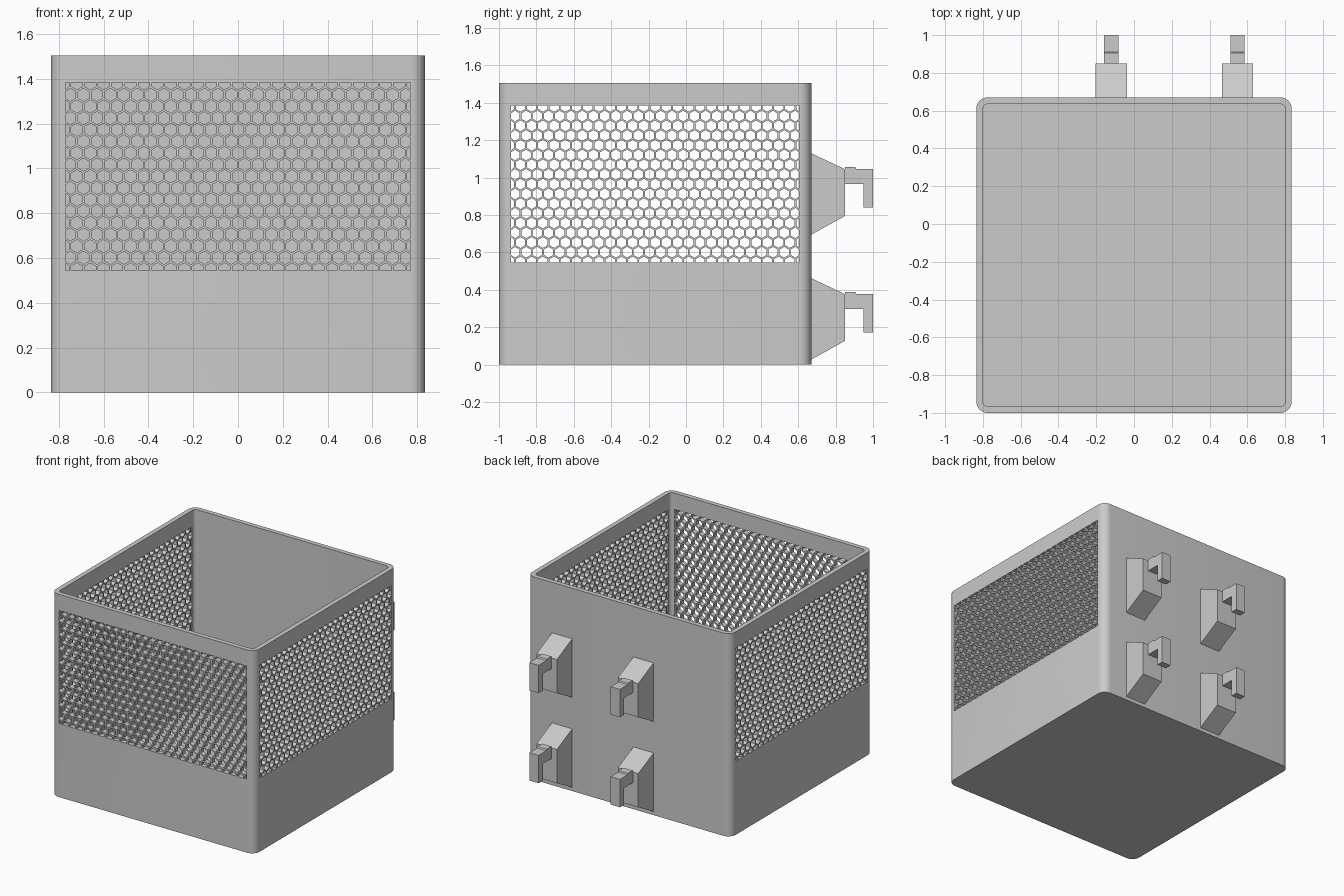
import bpy, bmesh, math

if "Cube" in bpy.data.objects:
    bpy.data.objects.remove(bpy.data.objects["Cube"])

grey = bpy.data.materials.new("light_grey")
grey.diffuse_color = (0.6, 0.6, 0.6, 1)
grey.use_nodes = True
grey.node_tree.nodes["Principled BSDF"].inputs["Base Color"].default_value = grey.diffuse_color

HALF, CY, WALL, R = 0.835, -0.165, 0.035, 0.06   # basket half width, y centre, wall, corner radius
FLAT = HALF - R                                  # half length of each straight side
Z0, Z1, TOP, FLOOR = 0.54, 1.39, 1.505, 0.035    # window bottom/top, rim, floor


def add_bmesh(name, bm):
    bmesh.ops.recalc_face_normals(bm, faces=bm.faces)
    me = bpy.data.meshes.new(name)
    bm.to_mesh(me)
    bm.free()
    me.materials.append(grey)
    ob = bpy.data.objects.new(name, me)
    bpy.context.collection.objects.link(ob)
    return ob


def rounded_loop(bm, r, z, seg=8):
    pts = []
    for k, (sx, sy) in enumerate([(1, 1), (-1, 1), (-1, -1), (1, -1)]):
        for i in range(seg + 1):
            a = math.pi / 2 * (k + i / seg)
            pts.append(bm.verts.new((sx * FLAT + r * math.cos(a),
                                     CY + sy * FLAT + r * math.sin(a), z)))
    return pts


# Basket shell: outside up, over the rim, inside down, with three open windows
bm = bmesh.new()
stations = [(R, 0), (R, Z0), (R, Z1), (R, TOP),
            (R - WALL, TOP), (R - WALL, Z1), (R - WALL, Z0), (R - WALL, FLOOR)]
loops = [rounded_loop(bm, r, z) for r, z in stations]
n = len(loops[0])
for s, (a, b) in enumerate(zip(loops, loops[1:])):
    for i in range(n):
        j = (i + 1) % n
        straight, back = i % 9 == 8, i == 8
        if s in (1, 5) and straight and not back:
            continue
        bm.faces.new((a[i], a[j], b[j], b[i]))
bm.faces.new(loops[0])
bm.faces.new(loops[-1])
# Normals must face out of the wall material even though the windows are open
shell = add_bmesh("basket_shell", bm)
bpy.context.view_layer.objects.active = shell
shell.select_set(True)
bpy.ops.object.shade_smooth_by_angle(angle=math.radians(30))

# Honeycomb panel: filled outline with hexagonal holes
cu = bpy.data.curves.new("honeycomb_outline", 'CURVE')
cu.dimensions = '2D'
cu.fill_mode = 'BOTH'
cu.extrude = WALL / 2


def add_outline(pts):
    sp = cu.splines.new('POLY')
    sp.points.add(len(pts) - 1)
    for p, (x, y) in zip(sp.points, pts):
        p.co = (x, y, 0, 1)
    sp.use_cyclic_u = True
    sp.use_smooth = False


H = (Z1 - Z0) / 2
add_outline([(-FLAT, -H), (FLAT, -H), (FLAT, H), (-FLAT, H)])
PITCH, ROW, HEX = 0.06, 0.052, 0.025 / math.cos(math.pi / 6)
LX, LY = FLAT - 0.005, H - 0.005
for row in range(-8, 9):
    for col in range(-14, 15):
        cx = (col + 0.5 * (row % 2)) * PITCH
        cy = row * ROW
        if abs(cx) > 0.785:
            continue
        pts = []
        for k in range(6):
            a = math.pi / 6 + k * math.pi / 3
            x = max(-LX, min(LX, cx + HEX * math.cos(a)))
            y = max(-LY, min(LY, cy + HEX * math.sin(a)))
            pts.append((round(x, 5), round(y, 5)))
        add_outline(list(dict.fromkeys(pts)))

source = bpy.data.objects.new("honeycomb_source", cu)
bpy.context.collection.objects.link(source)
dg = bpy.context.evaluated_depsgraph_get()
panel_mesh = bpy.data.meshes.new_from_object(source.evaluated_get(dg))
bpy.data.objects.remove(source)
panel_mesh.materials.clear()
panel_mesh.materials.append(grey)
mid = HALF - WALL / 2
for name, loc, turn in [("front_honeycomb", (0, CY - mid), 0),
                        ("right_honeycomb", (mid, CY), math.pi / 2),
                        ("left_honeycomb", (-mid, CY), math.pi / 2)]:
    ob = bpy.data.objects.new(name, panel_mesh)
    ob.location = (*loc, (Z0 + Z1) / 2)
    ob.rotation_euler = (math.pi / 2, 0, turn)
    bpy.context.collection.objects.link(ob)


# Side profiles (y, z) extruded across x
def extrude_profile(name, profile, x0, x1, dz):
    bm = bmesh.new()
    a = [bm.verts.new((x0, y, z + dz)) for y, z in profile]
    b = [bm.verts.new((x1, y, z + dz)) for y, z in profile]
    bm.faces.new(a)
    bm.faces.new(b)
    for i in range(len(a)):
        j = (i + 1) % len(a)
        bm.faces.new((a[i], a[j], b[j], b[i]))
    add_bmesh(name, bm)


# Four hanging hooks on the back wall
BLOCK = [(0.67, 0.695), (0.85, 0.795), (0.85, 1.045), (0.67, 1.13)]
HOOK = [(0.85, 0.965), (0.95, 0.965), (0.95, 0.84), (1.0, 0.84),
        (1.0, 1.047), (0.91, 1.047), (0.905, 1.056), (0.85, 1.056)]
for side, cx in (("left", -0.12), ("right", 0.548)):
    for level, dz in (("upper", 0), ("lower", -0.668)):
        extrude_profile(f"{level}_{side}_hook_block", BLOCK, cx - 0.083, cx + 0.083, dz)
        extrude_profile(f"{level}_{side}_hook", HOOK, cx - 0.038, cx + 0.038, dz)
